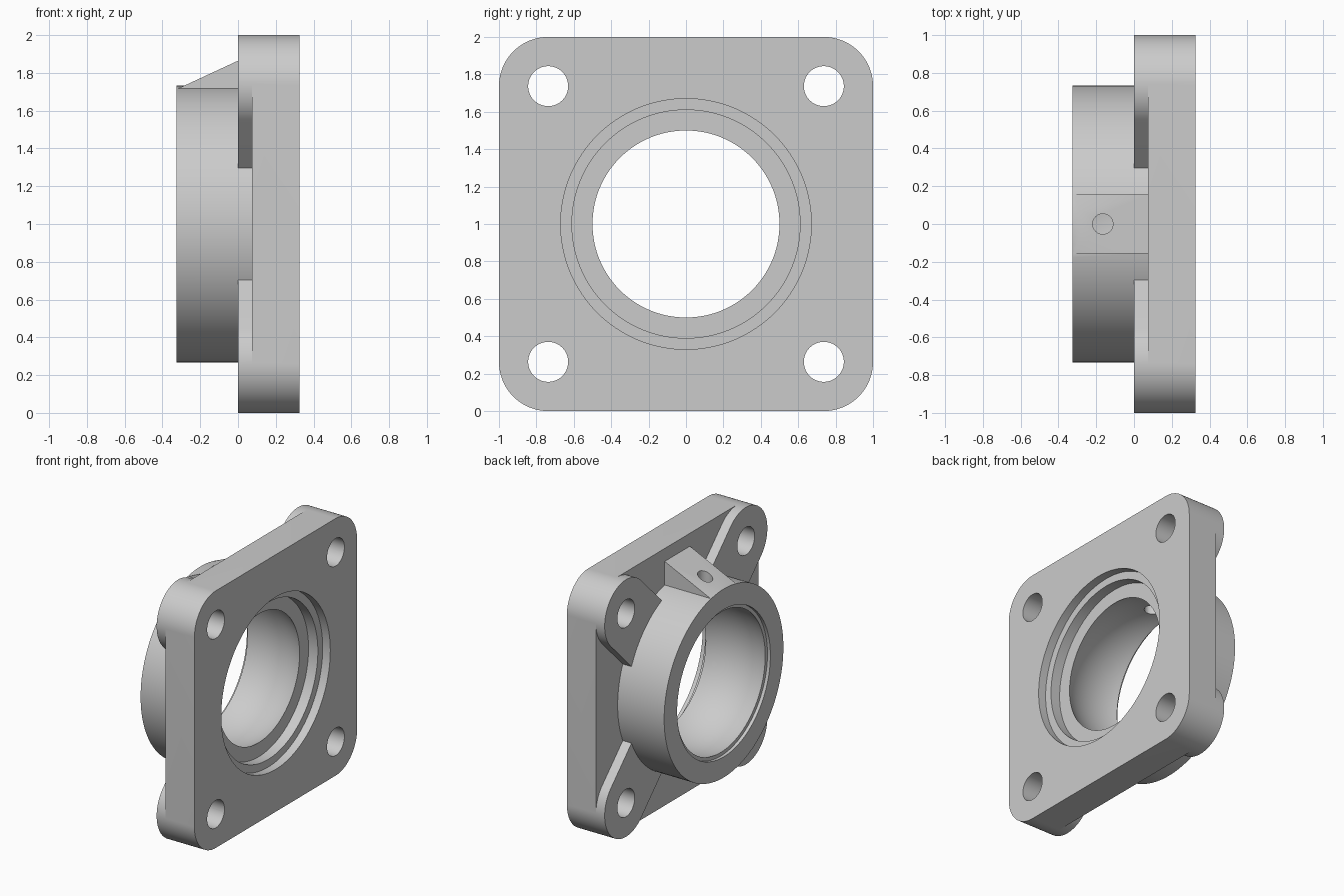
import bpy, bmesh
from math import sin, cos, pi, sqrt, radians
from mathutils import Vector, Matrix

if "Cube" in bpy.data.objects:
    bpy.data.objects.remove(bpy.data.objects["Cube"])

CZ = 1.0       # height of the bore axis
HOLE = 0.737   # bolt hole offset, also centre of corner rounding
RC = 1 - HOLE  # corner radius


def finish(name, bm):
    bmesh.ops.recalc_face_normals(bm, faces=bm.faces)
    me = bpy.data.meshes.new(name)
    bm.to_mesh(me)
    bm.free()
    ob = bpy.data.objects.new(name, me)
    bpy.context.collection.objects.link(ob)
    return ob


def prism(name, base, shift):
    """Extrude a closed polygon of 3D points by a vector."""
    bm = bmesh.new()
    face = bm.faces.new([bm.verts.new(p) for p in base])
    new = bmesh.ops.extrude_face_region(bm, geom=[face], use_keep_orig=True)["geom"]
    bmesh.ops.translate(bm, vec=shift, verts=[g for g in new if isinstance(g, bmesh.types.BMVert)])
    return finish(name, bm)


def along_x(name, yz, x0, x1):
    return prism(name, [(x0, y, z + CZ) for y, z in yz], (x1 - x0, 0, 0))


def arc(cy, cz, r, a0, a1, n):
    return [(cy + r * cos(radians(a0 + (a1 - a0) * i / n)),
             cz + r * sin(radians(a0 + (a1 - a0) * i / n))) for i in range(n + 1)]


def lathe(name, profile, n=96):
    """Revolve (x, r) points around the bore axis, closed by end caps."""
    bm = bmesh.new()
    rings = [[bm.verts.new((x, r * cos(2 * pi * i / n), CZ + r * sin(2 * pi * i / n)))
              for i in range(n)] for x, r in profile]
    for a, b in zip(rings, rings[1:]):
        for i in range(n):
            j = (i + 1) % n
            bm.faces.new((a[i], a[j], b[j], b[i]))
    bm.faces.new(rings[0])
    bm.faces.new(rings[-1])
    return finish(name, bm)


def combine(target, tool, op):
    tool.hide_render = True
    m = target.modifiers.new(op, 'BOOLEAN')
    m.operation, m.object, m.solver = op, tool, 'EXACT'
    bpy.context.view_layer.objects.active = target
    bpy.ops.object.modifier_apply(modifier=m.name)
    bpy.data.objects.remove(tool, do_unlink=True)


# Square flange with rounded corners
outline = []
for k, (sy, sz) in enumerate(((1, 1), (-1, 1), (-1, -1), (1, -1))):
    outline += arc(sy * HOLE, sz * HOLE, RC, 90 * k, 90 * k + 90, 24)
housing = along_x("flange_housing", outline, 0, 0.325)

# Relief pockets between the corner bosses, one per side
s = sqrt(0.5)
inner = (0.55 * s + RC * s, 0.55 * s - RC * s)
half = [inner] + arc(HOLE, HOLE, RC, -45, 0, 12) + [(1.2, HOLE)]
pocket = half + [(y, -z) for y, z in reversed(half)]
for k in range(4):
    c, d = round(cos(k * pi / 2)), round(sin(k * pi / 2))
    cutter = along_x("pocket_cutter", [(c * y - d * z, d * y + c * z) for y, z in pocket], -0.1, 0.075)
    combine(housing, cutter, 'DIFFERENCE')

# Round hub on the back
combine(housing, lathe("hub", [(-0.325, 0.733), (0.12, 0.733)], 128), 'UNION')

# Sloped grease fitting pad on top of the hub
pad = [(-0.32, 1.64), (-0.32, 1.716), (0.1, 1.911), (0.1, 1.64)]
combine(housing, prism("grease_pad", [(x, -0.155, z) for x, z in pad], (0, 0.31, 0)), 'UNION')

# Stepped counterbore and spherical bearing seat
xs, xe, xc, R = -0.30, 0.18, -0.109, 0.5775
bore = [(-0.4, 0.573), (xs, 0.573)]
bore += [(x, sqrt(R * R - (x - xc) ** 2)) for x in (xs + (xe - xs) * i / 16 for i in range(17))]
bore += [(xe, 0.61), (0.26, 0.61), (0.26, 0.67), (0.4, 0.67)]
combine(housing, lathe("bore_cutter", bore, 128), 'DIFFERENCE')

# Bolt holes
for sy in (-1, 1):
    for sz in (-1, 1):
        hole = along_x("bolt_cutter", arc(sy * HOLE, sz * HOLE, 0.107, 0, 352.5, 47), -0.1, 0.45)
        combine(housing, hole, 'DIFFERENCE')

# Grease hole through the pad into the bore
drill = prism("grease_cutter", [(x, y, 1.35) for x, y in arc(-0.165, 0, 0.054, 0, 345, 23)], (0, 0, 0.7))
combine(housing, drill, 'DIFFERENCE')

bpy.ops.object.select_all(action='DESELECT')
housing.select_set(True)
bpy.context.view_layer.objects.active = housing
bpy.ops.object.shade_smooth_by_angle(angle=radians(30))
